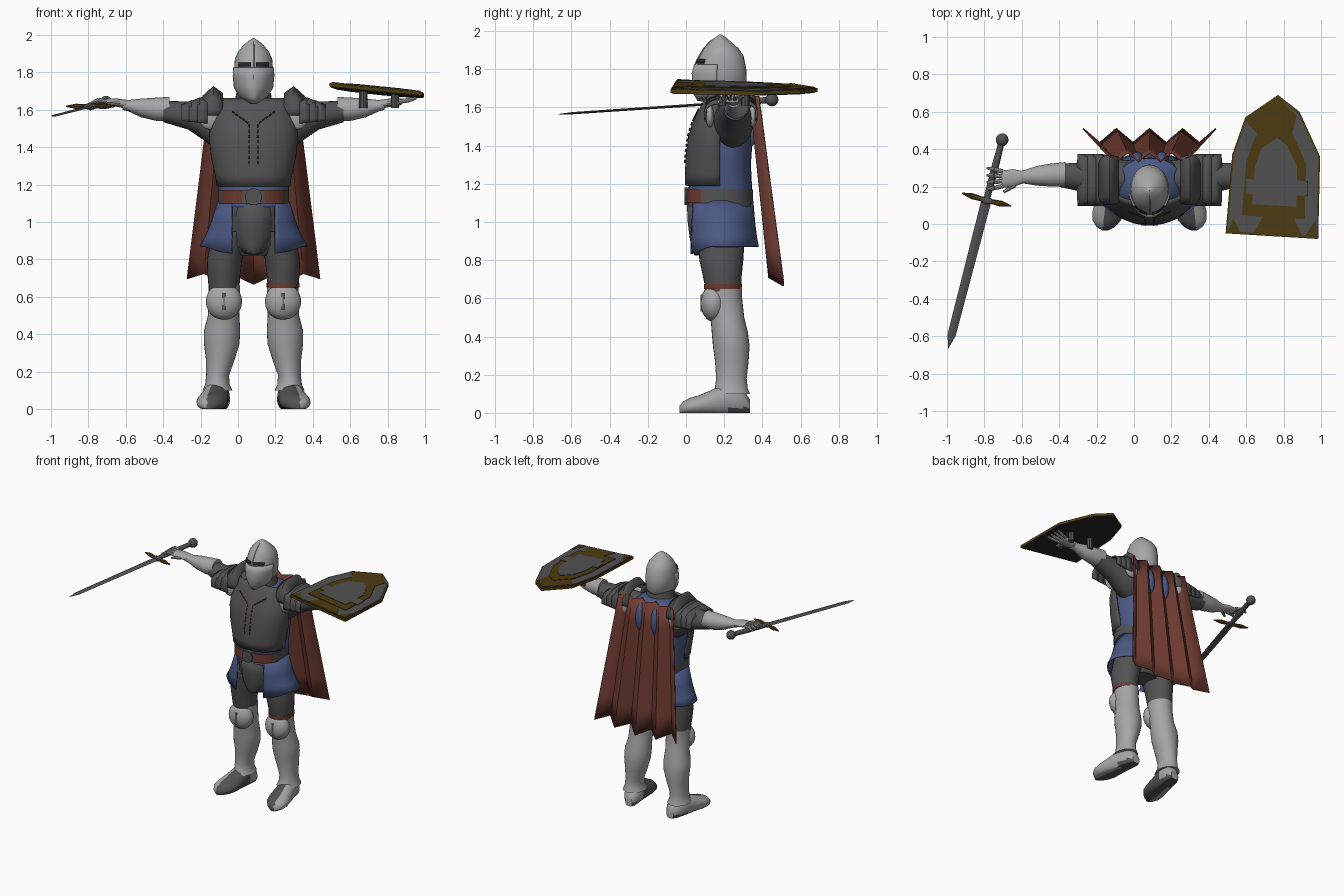
import bpy, bmesh, math
from mathutils import Vector, Matrix

default = bpy.data.objects.get("Cube")
if default:
    bpy.data.objects.remove(default, do_unlink=True)

MID = .083  # the body's centre line in x


def material(name, red, green, blue):
    mat = bpy.data.materials.new(name)
    mat.use_nodes = True
    mat.diffuse_color = (red, green, blue, 1)
    mat.node_tree.nodes["Principled BSDF"].inputs["Base Color"].default_value = (red, green, blue, 1)
    return mat


STEEL = material("light steel", .38, .38, .38)
IRON = material("dark iron", .085, .085, .085)
BLUE = material("blue cloth", .07, .1, .23)
RED = material("red cloth", .15, .042, .03)
BROWN = material("dark gold", .075, .045, .006)
BLACK = material("black", .02, .02, .02)


def finish(name, bm, mats, rule=None, matrix=None, angle=40, thick=0):
    """Turn a bmesh into a shaded object, colouring faces by an optional rule."""
    bmesh.ops.remove_doubles(bm, verts=bm.verts, dist=.0002)
    bmesh.ops.recalc_face_normals(bm, faces=bm.faces)
    mesh = bpy.data.meshes.new(name)
    for face in bm.faces:
        if rule:
            face.material_index = int(rule(face.calc_center_median()))
    bm.to_mesh(mesh)
    bm.free()
    for mat in mats:
        mesh.materials.append(mat)
    mesh.shade_smooth()
    mesh.set_sharp_from_angle(angle=math.radians(angle))
    obj = bpy.data.objects.new(name, mesh)
    bpy.context.collection.objects.link(obj)
    if matrix:
        obj.matrix_world = matrix
    if thick:
        solid = obj.modifiers.new("thickness", "SOLIDIFY")
        solid.thickness, solid.offset = thick, 0
    return obj


def loft(name, sections, *mats, axis="z", arc=(0, 360), n=28, power=2, cap=True, floor=None, **options):
    """Skin ellipses (height, centre a, centre b, radius a, radius b[, arc])."""
    bm = bmesh.new()
    rings = []
    for h, ca, cb, ra, rb, *own in sections:
        start, end = own[0] if own else arc
        closed = end - start == 360
        ring = []
        for i in range(n if closed else n + 1):
            t = math.radians(start + (end - start) * i / n)
            c, s = math.cos(t), math.sin(t)
            a = ca + ra * math.copysign(abs(c) ** (2 / power), c)
            b = cb + rb * math.copysign(abs(s) ** (2 / power), s)
            if floor is not None:
                b = max(b, floor)
            ring.append(bm.verts.new({"x": (h, a, b), "y": (a, h, b), "z": (a, b, h)}[axis]))
        rings.append(ring)
    for low, high in zip(rings, rings[1:]):
        count = len(low)
        for i in range(count if closed else count - 1):
            j = (i + 1) % count
            bm.faces.new((low[i], low[j], high[j], high[i]))
    if closed and cap:
        bm.faces.new(rings[0])
        bm.faces.new(rings[-1])
    return finish(name, bm, mats, **options)


def ball(name, centre, radii, mat):
    bm = bmesh.new()
    bmesh.ops.create_uvsphere(bm, u_segments=20, v_segments=12, radius=1)
    return finish(name, bm, [mat], matrix=Matrix.Translation(centre) @ Matrix.Diagonal((*radii, 1)))


def tube(name, start, end, radius, mat, tip=None, n=8):
    start, end = Vector(start), Vector(end)
    way = end - start
    turn = way.to_track_quat("Z", "Y").to_matrix().to_4x4()
    tip = radius if tip is None else tip
    return loft(name, [(0, 0, 0, radius, radius), (way.length, 0, 0, tip, tip)], mat, n=n,
                matrix=Matrix.Translation(start) @ turn)


def between(name, rows, *mats, **options):
    """Body shell on the centre line from (z, half width, front y, back y)."""
    return loft(name, [(z, MID, (f + b) / 2, w, (b - f) / 2) for z, w, f, b in rows], *mats, **options)


# Tunic, breastplate and neck
between("tunic", [(1.08, .185, .01, .35), (1.2, .19, .015, .345), (1.3, .2, .03, .34), (1.45, .21, .03, .35),
                  (1.55, .2, .06, .355), (1.62, .16, .11, .35), (1.66, .08, .13, .3)], BLUE, power=2.4)
plate = [(1.19, .19, 0), (1.25, .2, 0), (1.35, .222, .005), (1.45, .232, .018),
         (1.52, .225, .04), (1.58, .2, .07), (1.63, .18, .095), (1.66, .165, .12)]
loft("breastplate", [(z, MID, .16, w, .16 - f) for z, w, f in plate], IRON,
     arc=(175, 365), power=2.3, thick=.012)
loft("neck", [(1.58, MID, .2, .13, .13), (1.65, MID, .2, .1, .1), (1.75, MID, .19, .08, .1)], IRON)


def chest(z):
    """Front of the breastplate at a height."""
    for (z0, _, y0), (z1, _, y1) in zip(plate, plate[1:]):
        if z0 <= z <= z1:
            return y0 + (y1 - y0) * (z - z0) / (z1 - z0) - .01


for s in (-1, 1):
    for k in range(8):
        z = 1.31 + k * .028
        tube("lacing", (MID + s * .022, chest(z), z), (MID + s * .022, chest(z + .016), z + .016), .004, BROWN)
    for k in range(5):
        x, z = .03 + k * .018, 1.53 + k * .013
        tube("lacing_strap", (MID + s * x, chest(z), z), (MID + s * (x + .012), chest(z + .009), z + .009),
             .004, BROWN)

# Belt, skirt and front flap
between("belt", [(1.1, .19, -.002, .352), (1.17, .19, -.002, .352)], IRON, RED, power=2.3, n=48,
        rule=lambda p: p.y < .12 and .06 < abs(p.x - MID) < .17)
tube("buckle", (MID, -.008, 1.135), (MID, .02, 1.135), .045, IRON, n=20)
skirt = []
for z, w, f, b in [(1.11, .187, .004, .348), (1, .222, .008, .357), (.92, .255, .01, .367), (.85, .285, .012, .377)]:
    gap = math.degrees(math.asin(.115 / w))
    skirt.append((z, MID, (f + b) / 2, w, (b - f) / 2, (gap - 90, 270 - gap)))
hem = loft("skirt", skirt, BLUE, n=48, thick=.01)
for v in hem.data.vertices:
    if v.co.z < .86:
        v.co.z += .02 - .05 * max(0, 1 - v.co.y / .12)
loft("front_flap", [(z, MID, .18, w, d) for z, w, d in
     [(1.11, .12, .17), (1, .125, .165), (.92, .12, .155), (.87, .095, .145), (.84, .06, .14), (.83, .02, .13)]],
     IRON, arc=(180, 360), thick=.012)
between("hips", [(.82, .1, .1, .28), (.88, .18, .06, .31), (1.1, .18, .03, .33)], IRON)

# Legs and feet
for s in (-1, 1):
    def leg(rows):
        return [(z, MID + s * dx, y, rx, ry) for z, dx, y, rx, ry in rows]

    loft("thigh", leg([(.95, .115, .185, .1, .125), (.8, .155, .185, .094, .115), (.72, .158, .19, .088, .102),
                       (.62, .158, .197, .08, .09)]), IRON)
    loft("greave", leg([(.66, .156, .2, .085, .094), (.6, .156, .2, .084, .094), (.5, .16, .217, .084, .088),
                        (.42, .168, .23, .097, .095), (.35, .17, .237, .095, .096), (.27, .177, .24, .078, .088),
                        (.18, .192, .238, .061, .08), (.13, .193, .237, .066, .086), (.1, .193, .235, .08, .1)]), STEEL)
    ball("knee_guard", (MID + s * .158, .145, .575), (.097, .068, .098), STEEL)
    tube("knee_spine", (MID + s * .158, .083, .62), (MID + s * .158, .083, .53), .008, STEEL)
    if s > 0:
        loft("garter", leg([(.65, .158, .193, .088, .1), (.675, .158, .193, .088, .1)]), RED)
    slant = lambda y: MID + s * (.19 + (.26 - y) * .16)
    loft("shoe", [(y, slant(y), r * .75, w, r) for y, w, r in
         [(.335, .03, .04), (.3, .058, .07), (.22, .068, .09), (.14, .076, .07), (.07, .084, .053),
          (.02, .076, .045), (-.015, .05, .034), (-.035, .015, .02)]], STEEL, IRON, axis="y", floor=0,
         rule=lambda p: (p.y < .18 and (p.x - slant(p.y)) * s < .015) or (p.y > .2 and p.z < .03))

# Arms, hands and shoulder armour
for s in (-1, 1):
    def limb(name, rows, mat, **options):
        return loft(name, [(MID + s * dx, *row) for dx, *row in rows], mat, axis="x", **options)

    limb("mail_sleeve", [(.1, .24, 1.51, .1, .12), (.2, .245, 1.515, .105, .125), (.27, .25, 1.54, .095, .1),
                         (.35, .25, 1.57, .08, .075), (.48, .26, 1.59, .062, .057)], IRON)
    limb("forearm_guard", [(.45, .265, 1.605, .066, .064), (.52, .262, 1.603, .062, .062),
                           (.6, .258, 1.61, .053, .05), (.67, .252, 1.622, .036, .03),
                           (.7, .25, 1.628, .036, .028)], STEEL)
    limb("palm", [(.68, .25, 1.63, .034, .024), (.73, .245, 1.638, .048, .022), (.79, .24, 1.643, .046, .018)], STEEL)
    for k in range(4):
        y = .203 + k * .026
        knuckle = (MID + s * .785, y, 1.645)
        joint = (MID + s * .83, y + (k - 1.5) * .007, 1.652)
        last = (MID + s * .87, y + (k - 1.5) * .012, 1.635 if s < 0 else 1.662)
        tube("finger", knuckle, joint, .012, STEEL)
        tube("fingertip", joint, last, .012, STEEL, tip=.007)
    tube("thumb", (MID + s * .72, .21, 1.635), (MID + s * .78, .17, 1.63), .014, STEEL, tip=.008)

    # Overlapping shoulder lames, inner flange and armpit plates
    for a, b, top in [(.385, .33, .075), (.345, .285, .09), (.3, .245, .105)]:
        limb("shoulder_lame", [(a, .235, 1.56, .135, top - .012), (b, .235, 1.56, .133, top + .012)],
             IRON, arc=(-8, 188), power=3.2, thick=.01)
    limb("shoulder_flange", [(.27, .235, 1.57, .13, .1), (.215, .235, 1.57, .13, .152), (.165, .235, 1.57, .12, .115)],
         IRON, arc=(0, 180), power=2.8, thick=.01)
    for y in (.125, .35):
        ball("armpit_plate", (MID + s * .235, y, 1.555), (.055, .022, .06), STEEL)

# Helmet
between("helmet", [(1.64, .035, .07, .2), (1.67, .07, .05, .28), (1.72, .098, .045, .318), (1.8, .105, .052, .316),
                   (1.87, .1, .072, .302), (1.91, .083, .095, .275), (1.945, .055, .128, .234),
                   (1.97, .025, .157, .205), (1.982, .004, .176, .184)], STEEL, n=32)
loft("visor", [(z, MID, .185, w, .185 - f) for z, w, f in
     [(1.635, .025, .065), (1.67, .075, .044), (1.72, .103, .035), (1.78, .109, .035), (1.825, .108, .046)]],
     STEEL, arc=(190, 350), power=1.85, thick=.008)
for arc in ((222, 263), (277, 318)):
    loft("eye_slit", [(1.832, MID, .185, .108, .135), (1.852, MID, .185, .106, .127)], BLACK, arc=arc, thick=.006)
ridge = [(.036, 1.72), (.034, 1.78), (.05, 1.83), (.07, 1.87), (.094, 1.91), (.127, 1.945), (.18, 1.98)]
for (y0, z0), (y1, z1) in zip(ridge, ridge[1:]):
    tube("helmet_ridge", (MID, y0, z0), (MID, y1, z1), .004, STEEL)

# Pleated cape, with the tunic showing through two folds
bm = bmesh.new()
rows = []
for r in range(7):
    t = r / 6
    row = []
    for c in range(9):
        fold = c % 2
        x = MID + (c / 4 - 1) * (.235 + .12 * t)
        y = .38 + .13 * t - fold * (.045 + .03 * t)
        drop = .995 - .035 * fold - .03 * abs(c / 4 - 1)
        row.append(bm.verts.new((x, y, 1.66 - drop * t)))
    rows.append(row)
for low, high in zip(rows, rows[1:]):
    for c in range(8):
        bm.faces.new((low[c], low[c + 1], high[c + 1], high[c]))
finish("cape", bm, [RED], angle=20, thick=.008)
for s in (-1, 1):
    ball("back_fold", (MID + s * .066, .335, 1.51), (.04, .052, .115), BLUE)

# Shield: stacked flat plates on one tilted plane
outline = [(.49, -.05), (.985, -.08), (.995, .36), (.885, .6), (.77, .69), (.595, .57), (.525, .37)]


def slab(name, points, low, high, mat, scale=1):
    bm = bmesh.new()
    levels = []
    for lift in (low, high):
        ring = []
        for px, py in points:
            x, y = .76 + (px - .76) * scale, .25 + (py - .25) * scale
            ring.append(bm.verts.new((x, y, 1.735 - .1 * (x - .49) - .02 * y + lift)))
        levels.append(ring)
        bm.faces.new(ring)
    for i in range(len(points)):
        j = i - 1
        bm.faces.new((levels[0][i], levels[0][j], levels[1][j], levels[1][i]))
    return finish(name, bm, [mat], angle=20)


slab("shield_rim", outline, -.012, .008, BROWN)
slab("shield_back", outline, -.016, -.011, BLACK, .97)
slab("shield_field", outline, .007, .011, IRON, .96)
slab("shield_tip", [(.595, .55), (.77, .675), (.87, .58), (.84, .46), (.68, .46)], .01, .014, BROWN)
slab("shield_base", [(.64, -.05), (.9, -.065), (.84, .06), (.7, .06)], .01, .014, BROWN)
slab("shield_corner", [(.5, -.045), (.57, -.05), (.53, .03)], .01, .014, BROWN)
slab("shield_corner", [(.91, -.07), (.975, -.07), (.97, .02)], .01, .014, BROWN)
slab("shield_band", outline, .012, .017, BROWN, .68)
slab("shield_centre", outline, .015, .02, IRON, .48)
slab("shield_cross", [(.6, .16), (.93, .15), (.93, .23), (.6, .24)], .015, .02, IRON)
for x in (.67, .84):
    tube("shield_strap", (x, .19, 1.7), (x, .19, 1.61), .022, IRON)
    tube("shield_strap", (x, .31, 1.7), (x, .31, 1.61), .022, IRON)

# Sword, built along its own y axis from the pommel
start, point = Vector((-.705, .45, 1.64)), Vector((-.995, -.67, 1.565))
along = (point - start).normalized()
side = along.cross(Vector((0, 0, 1))).normalized()
frame = Matrix((side, along, side.cross(along))).transposed().to_4x4()
frame.translation = start
loft("sword_blade", [(.33, 0, 0, .027, .007), (1.08, 0, 0, .022, .006), (1.155, 0, 0, .001, .001)],
     IRON, axis="y", n=4, matrix=frame, angle=15)
loft("sword_grip", [(0, 0, 0, .016, .016), (.16, 0, 0, .02, .018), (.33, 0, 0, .017, .016)],
     IRON, axis="y", n=12, matrix=frame)
ball("sword_pommel", start, (.034, .034, .034), IRON)
loft("sword_guard", [(x, .335 - .03 * abs(x), 0, w, w * .9) for x, w in
     [(-.135, .004), (-.08, .016), (-.03, .013), (0, .024), (.03, .013), (.08, .016), (.135, .004)]],
     IRON, BROWN, axis="x", n=8, matrix=frame, rule=lambda p: abs(p.x) > .03)
